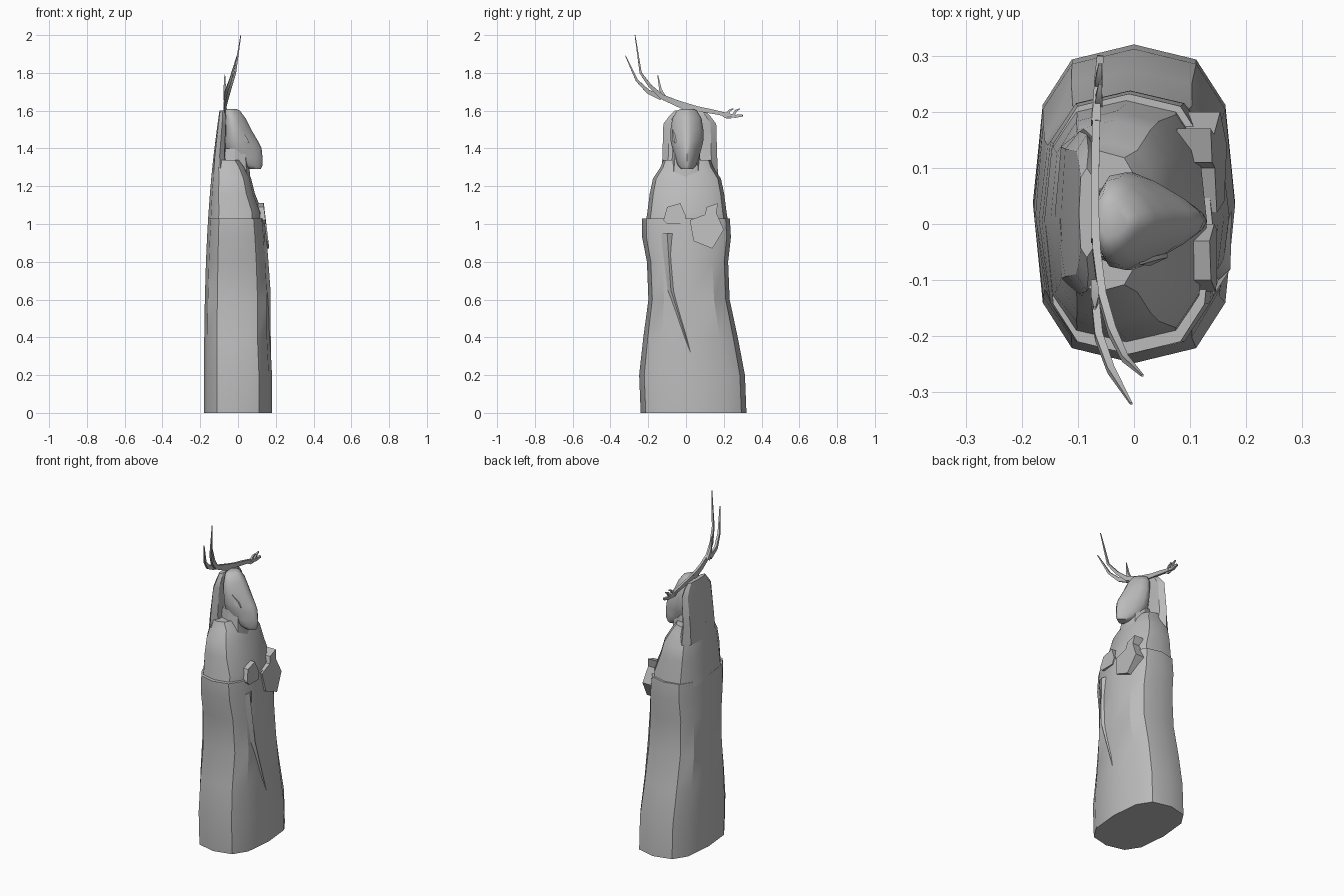
import bpy, bmesh, math
from mathutils import Vector

if "Cube" in bpy.data.objects:
    bpy.data.objects.remove(bpy.data.objects["Cube"])

grey = (0.5, 0.5, 0.5, 1)
stone = bpy.data.materials.new("stone grey")
stone.use_nodes = True
stone.diffuse_color = grey
stone.node_tree.nodes["Principled BSDF"].inputs["Base Color"].default_value = grey


def skin(name, rings, angle=30):
    """Join rings of points into a closed solid."""
    bm = bmesh.new()
    rows = [[bm.verts.new(point) for point in ring] for ring in rings]
    count = len(rows[0])
    for lower, upper in zip(rows, rows[1:]):
        for i in range(count):
            j = (i + 1) % count
            bm.faces.new((lower[i], lower[j], upper[j], upper[i]))
    bm.faces.new(rows[0])
    bm.faces.new(rows[-1])
    bmesh.ops.recalc_face_normals(bm, faces=bm.faces)
    mesh = bpy.data.meshes.new(name)
    bm.to_mesh(mesh)
    bm.free()
    mesh.materials.append(stone)
    part = bpy.data.objects.new(name, mesh)
    bpy.context.collection.objects.link(part)
    bpy.ops.object.select_all(action="DESELECT")
    part.select_set(True)
    bpy.context.view_layer.objects.active = part
    bpy.ops.object.shade_smooth_by_angle(angle=math.radians(angle))


def rounded_box(angle):
    """Outline between an ellipse and a rectangle."""
    def soften(value):
        return math.copysign(abs(value) ** 0.7, value)
    return soften(math.cos(angle)), soften(math.sin(angle))


def teardrop(angle):
    """Outline that narrows towards the front."""
    u = math.cos(angle)
    return u, math.sin(angle) * (0.9 - 0.4 * u)


def spine(z):
    """The back leans forward towards the top."""
    return 0.02 * z ** 3 - 0.18


def stack(name, outline, sides, sections, shift=0.0, angle=30):
    """Loft an outline through (z, back, front, half width) sections."""
    rings = []
    for z, back, front, half in sections:
        middle = shift + max(0, 0.04 * (1 - z))
        ring = []
        for i in range(sides):
            u, v = outline(math.tau * i / sides)
            x = (back + front) / 2 + u * (front - back) / 2
            ring.append((x, middle + v * half, z))
        rings.append(ring)
    skin(name, rings, angle)


def cloak(name, sides, sections, shift=0.0):
    """Stack whose back follows the spine."""
    full = [(z, spine(z), front, half) for z, front, half in sections]
    stack(name, rounded_box, sides, full, shift)


def plate(name, outline, back, front, lean):
    """Slab with a (y, z) outline that leans back with height."""
    skin(name, [[(x - lean * (z - 1), y, z) for y, z in outline]
                for x in (back, front)], 20)


def branch(name, path, thick, tip_thick, root_x=-0.07, tip_x=-0.07):
    """Flat tapering horn along a (y, z) path, curling in x."""
    last = len(path) - 1
    points = [Vector((root_x + (tip_x - root_x) * (i / last) ** 2, y, z))
              for i, (y, z) in enumerate(path)]
    rings = []
    for i, centre in enumerate(points):
        along = (points[min(i + 1, last)] - points[max(i - 1, 0)]).normalized()
        side = Vector((1, 0, 0))
        side = (side - along * side.dot(along)).normalized()
        up = along.cross(side)
        size = thick + (tip_thick - thick) * i / last
        side *= min(size, 0.014) / 2
        up *= size / 2
        rings.append([centre + side + up, centre - side + up,
                      centre - side - up, centre + side - up])
    skin(name, rings, 35)


# Robe: faceted column, wider at the foot and at the elbows
cloak("robe", 12, [(0, .18, .28), (.2, .18, .28), (.4, .17, .25), (.6, .17, .215),
                   (.8, .16, .215), (.93, .15, .235), (1.03, .14, .232)])

# Shoulder cape stepping in above the elbows
cloak("shoulder_cape", 12, [(1, .13, .22), (1.06, .13, .21), (1.16, .09, .197),
                            (1.24, .07, .18), (1.3, .04, .14), (1.34, .01, .125)], .005)

# Hood standing behind the head
cloak("hood", 8, [(1.25, -.04, .15), (1.36, -.065, .145), (1.53, -.06, .14),
                  (1.57, -.06, .11), (1.6, -.07, .08)], .02)

# Neck and drooping head with a narrow muzzle
stack("neck", rounded_box, 8, [(1.2, -.1, .07, .09), (1.4, -.08, .05, .07)])
stack("head", teardrop, 14, [
    (1.29, .06, .12, .03), (1.31, .02, .13, .05), (1.35, -.04, .13, .065),
    (1.4, -.07, .125, .08), (1.44, -.07, .105, .09), (1.5, -.07, .07, .09),
    (1.56, -.07, .04, .08), (1.6, -.07, .01, .055), (1.61, -.06, -.01, .03)], .005, 50)

# Eyes mirrored on the cheeks
for label, side in (("left", 1), ("right", -1)):
    corners = [(.01, .073, 1.5), (.045, .063, 1.46), (.06, .06, 1.43), (.03, .074, 1.44)]
    skin(label + "_eye", [[(x, side * (y - inset), z) for x, y, z in corners]
                          for inset in (0, .008)])

# Hands folded on the chest
plate("left_hand", [(.02, 1.02), (.1, 1.05), (.11, 1.09), (.17, 1.11), (.16, 1.06),
                    (.2, .97), (.14, .87), (.04, .91)], .09, .15, .12)
plate("right_hand", [(-.12, 1.02), (-.1, 1.09), (-.03, 1.11), (0, 1.04), (-.01, 1),
                     (-.1, 1)], .08, .148, .12)

# Fold running down the front of the robe
skin("front_fold", [[(.14, y - .03, z), (ridge, y, z), (.14, y + .03, z)]
                    for y, z, ridge in ((-.1, .95, .15), (-.08, .65, .172), (.03, .3, .174))], 40)

# Long swept antler with two tines
branch("right_antler", [(.03, 1.61), (-.05, 1.64), (-.13, 1.675), (-.19, 1.73),
                        (-.24, 1.8), (-.27, 2)], .04, .004, tip_x=.015)
branch("right_outer_tine", [(-.13, 1.67), (-.2, 1.7), (-.26, 1.76), (-.32, 1.89)],
       .03, .004, tip_x=-.005)
branch("right_inner_tine", [(-.11, 1.66), (-.135, 1.71), (-.15, 1.79)], .025, .004)

# Short low antler with its tines
branch("left_antler", [(-.03, 1.635), (.06, 1.61), (.14, 1.595), (.21, 1.58),
                       (.26, 1.57), (.3, 1.575)], .03, .012, tip_x=-.06)
branch("left_lower_tine", [(.18, 1.59), (.21, 1.565), (.24, 1.56)], .016, .005, tip_x=-.065)
for label, y in (("middle", .215), ("end", .25)):
    branch("left_" + label + "_tine", [(y, 1.575), (y + .015, 1.6), (y + .035, 1.61)],
           .016, .006, -.063, -.06)
